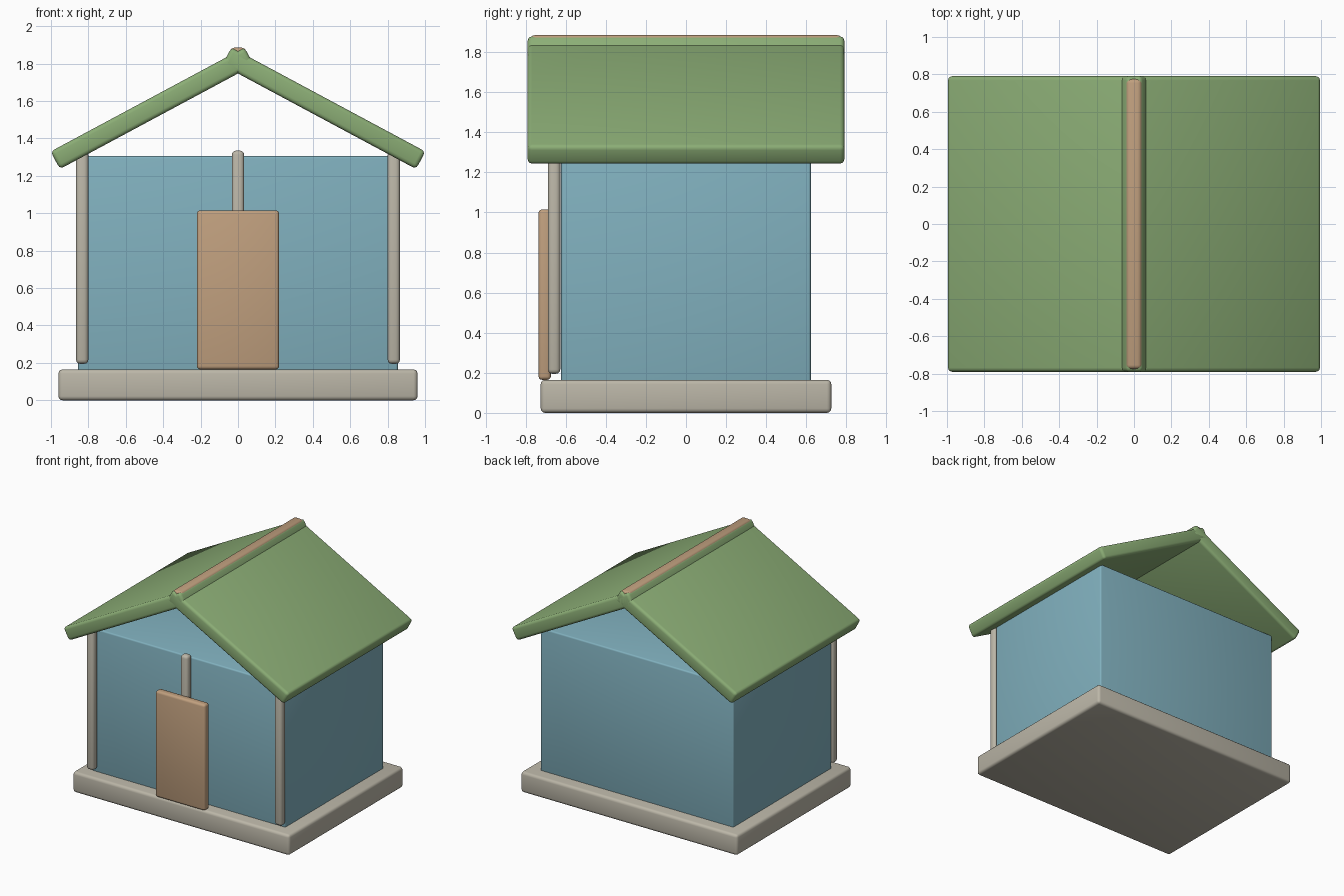
import bpy
from math import cos, sin, radians

cube = bpy.data.objects.get("Cube")
if cube:
    bpy.data.objects.remove(cube, do_unlink=True)


def material(name, color):
    mat = bpy.data.materials.new(name)
    mat.use_nodes = True
    mat.diffuse_color = (*color, 1)
    mat.node_tree.nodes["Principled BSDF"].inputs["Base Color"].default_value = (*color, 1)
    return mat


stone = material("warm grey stone", (0.50, 0.47, 0.39))
blue = material("soft blue paint", (0.22, 0.44, 0.52))
green = material("leaf green roof", (0.26, 0.42, 0.18))
tan = material("tan wood", (0.53, 0.35, 0.21))


def block(name, center, size, mat, bevel, tilt=0):
    """Box with rounded edges, tilted about the y axis."""
    bpy.ops.mesh.primitive_cube_add(size=1, location=center)
    obj = bpy.context.object
    obj.name = name
    obj.scale = size
    bpy.ops.object.transform_apply(location=False, rotation=False, scale=True)
    obj.rotation_euler.y = tilt
    obj.data.materials.append(mat)
    mod = obj.modifiers.new("rounded edges", 'BEVEL')
    mod.width = bevel
    mod.segments = 3
    bpy.ops.object.modifier_apply(modifier=mod.name)
    bpy.ops.object.shade_smooth_by_angle(angle=radians(35))
    return obj


# Foundation and walls
block("foundation", (0, 0, 0.0825), (1.92, 1.45, 0.165), stone, 0.022)
block("walls", (0, 0, 0.725), (1.71, 1.245, 1.16), blue, 0.012)

# Front posts and door
for name, x in (("left_post", 0.833), ("middle_post", 0), ("right_post", -0.833)):
    block(name, (x, -0.658, 0.765), (0.066, 0.062, 1.14), stone, 0.022)
block("door", (0, -0.705, 0.59), (0.44, 0.062, 0.85), tan, 0.018)

# Roof slabs, overlapping at the ridge
pitch = radians(28.2)
thickness, length = 0.106, 1.177
ridge_x, ridge_z = -0.035, 1.886
along, down = length / 2, thickness / 2
roof_x = ridge_x + along * cos(pitch) - down * sin(pitch)
roof_z = ridge_z - along * sin(pitch) - down * cos(pitch)
for name, side in (("left_roof", 1), ("right_roof", -1)):
    block(name, (side * roof_x, 0, roof_z), (length, 1.58, thickness), green, 0.022, side * pitch)

# Ridge cap
block("ridge_cap", (0, 0, 1.845), (0.084, 1.552, 0.08), tan, 0.022)
